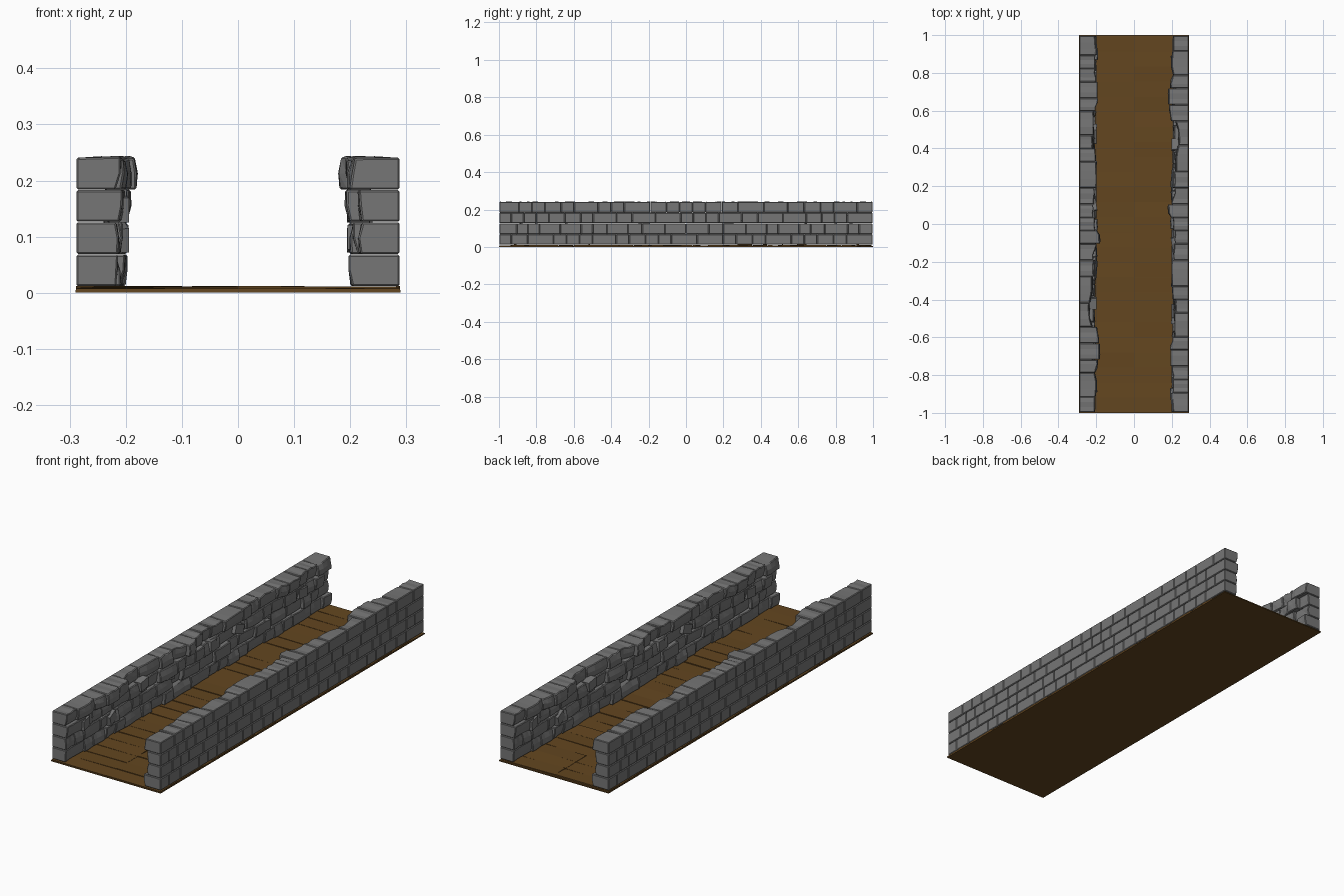
import bpy, bmesh, random
from mathutils import Vector, Matrix, noise

if "Cube" in bpy.data.objects:
    bpy.data.objects.remove(bpy.data.objects["Cube"])

random.seed(7)


def material(name, rgb):
    m = bpy.data.materials.new(name)
    m.diffuse_color = (*rgb, 1)
    m.use_nodes = True
    m.node_tree.nodes["Principled BSDF"].inputs["Base Color"].default_value = m.diffuse_color
    return m


brown = material("wood_brown", (0.125, 0.061, 0.014))
grey = material("stone_grey", (0.18, 0.18, 0.18))

HALF = 0.997      # half length of the walls
OUTER = 0.288     # outer wall face
GAP = 0.0006      # half joint width
CHAMFER = 0.003


def finish(bm, name, mat):
    bmesh.ops.recalc_face_normals(bm, faces=bm.faces)
    mesh = bpy.data.meshes.new(name)
    bm.to_mesh(mesh)
    bm.free()
    mesh.materials.append(mat)
    ob = bpy.data.objects.new(name, mesh)
    bpy.context.collection.objects.link(ob)
    return ob


def box(bm, x0, x1, y0, y1, z0, z1):
    made = bmesh.ops.create_cube(bm, size=1)["verts"]
    for v in made:
        v.co = Vector((x1 if v.co.x > 0 else x0,
                       y1 if v.co.y > 0 else y0,
                       z1 if v.co.z > 0 else z0))
    return made


# Inner edge of the top course: (y, x) along the right wall
PROFILE = [(-1, .212), (-.93, .2), (-.82, .205), (-.74, .19), (-.65, .187),
           (-.62, .215), (-.42, .21), (-.34, .203), (-.23, .2), (-.05, .215),
           (.03, .21), (.06, .178), (.12, .176), (.15, .212), (.36, .215),
           (.42, .245), (.5, .232), (.55, .205), (.62, .182), (.74, .186),
           (.79, .215), (.83, .195), (.89, .197), (.92, .212), (1, .212)]


def inner_x(y, course):
    if course == 3:
        for (ya, xa), (yb, xb) in zip(PROFILE, PROFILE[1:]):
            if y <= yb:
                return xa + (xb - xa) * (y - ya) / (yb - ya)
        return PROFILE[-1][1]
    n = noise.noise(Vector((y * 9, course * 5.3, 1.7)))
    return (0.206, 0.209, 0.206)[course] + n * (0.012, 0.014, 0.026)[course]


# One stone: flat outer face, rugged inner face made of a small grid
def stone(bm, y0, y1, z0, z1, course):
    push, tilt = random.uniform(-0.007, 0.007), random.uniform(-0.006, 0.006)
    lo = (0.197, 0.198, 0.184, 0.172)[course]
    mid = inner_x((y0 + y1) / 2, course)
    v = {}
    for j in range(4):
        for k in range(3):
            t, s = j / 3, k / 2
            y, z = y0 + (y1 - y0) * t, z0 + (z1 - z0) * s
            x = 0.5 * (mid + inner_x(y, course)) + push + tilt * (2 * s - 1)
            x += random.uniform(-0.002, 0.002) + (0.003 if k != 1 else 0)
            zt = z + random.uniform(-0.005, 0.004) if (course, k) == (3, 2) else z
            v[0, j, k] = bm.verts.new((max(x, lo), y, zt))
            v[1, j, k] = bm.verts.new((OUTER, y, z))
    for j in range(3):
        for k in range(2):
            a, b = v[0, j, k], v[0, j + 1, k]
            c, d = v[0, j + 1, k + 1], v[0, j, k + 1]
            bm.faces.new((a, b, c)), bm.faces.new((a, c, d))
        for k in (0, 2):
            bm.faces.new((v[0, j, k], v[0, j + 1, k], v[1, j + 1, k], v[1, j, k]))
    bm.faces.new([v[1, j, 0] for j in range(4)] +
                 [v[1, 3, 1]] + [v[1, j, 2] for j in (3, 2, 1, 0)] + [v[1, 0, 1]])
    for j in (0, 3):
        bm.faces.new((v[0, j, 0], v[0, j, 1], v[0, j, 2],
                      v[1, j, 2], v[1, j, 1], v[1, j, 0]))


# Right wall in four courses of uneven stones
bm = bmesh.new()
for course in range(4):
    z0 = 0.011 + course * 0.0575
    widths = [random.choice((0.06, 0.075, 0.11, 0.12)) for _ in range(22)]
    if course % 2:
        widths[0], widths[-1] = 0.09, 0.07
    else:
        widths[0], widths[-1] = 0.055, 0.12
    scale = 2 * HALF / sum(widths)
    y = -HALF
    for w in widths:
        stone(bm, y + GAP, y + w * scale - GAP, z0 + GAP, z0 + 0.0575 - GAP, course)
        y += w * scale

# Worn edges on every stone
bmesh.ops.recalc_face_normals(bm, faces=bm.faces)
sharp = [e for e in bm.edges if e.calc_face_angle(0) > 0.9
         and max(len(f.verts) for f in e.link_faces) > 3]
bmesh.ops.bevel(bm, geom=sharp, offset=CHAMFER, segments=1, profile=0.5,
                affect='EDGES', clamp_overlap=False)

# A few loose stones set askew in the inner face: (y, z)
for y, z in ((-.78, .15), (-.5, .1), (-.3, .16), (-.1, .16), (.22, .14),
             (.42, .17), (.66, .1), (.86, .15)):
    made = box(bm, -.018, .018, -.03, .03, -.022, .022)
    turn = Matrix.Rotation(random.uniform(-.35, .35), 4, 'X') @ \
        Matrix.Rotation(random.uniform(-.25, .25), 4, 'Z')
    bmesh.ops.transform(bm, verts=made, matrix=Matrix.Translation((.217, y, z)) @ turn)
right = finish(bm, "right_wall", grey)

# Left wall is the right one turned half a turn
left = right.copy()
left.name = "left_wall"
left.rotation_euler.z = 3.14159265
bpy.context.collection.objects.link(left)

# Floor base slab
bm = bmesh.new()
box(bm, -0.29, 0.29, -1, 1, 0, 0.005)
finish(bm, "floor_base", brown)

# Floor planks in two columns, each slightly warped
bm = bmesh.new()
COUNT = 25
step = 1.99 / COUNT
for x0, x1 in ((-0.289, 0), (0, 0.289)):
    for i in range(COUNT):
        y0 = -0.998 + i * step
        for v in box(bm, x0, x1, y0, y0 + step - 0.001, 0.003, 0.009):
            if v.co.z > 0.008:
                v.co.z += random.uniform(-0.003, 0.003)
finish(bm, "floor_planks", brown)
